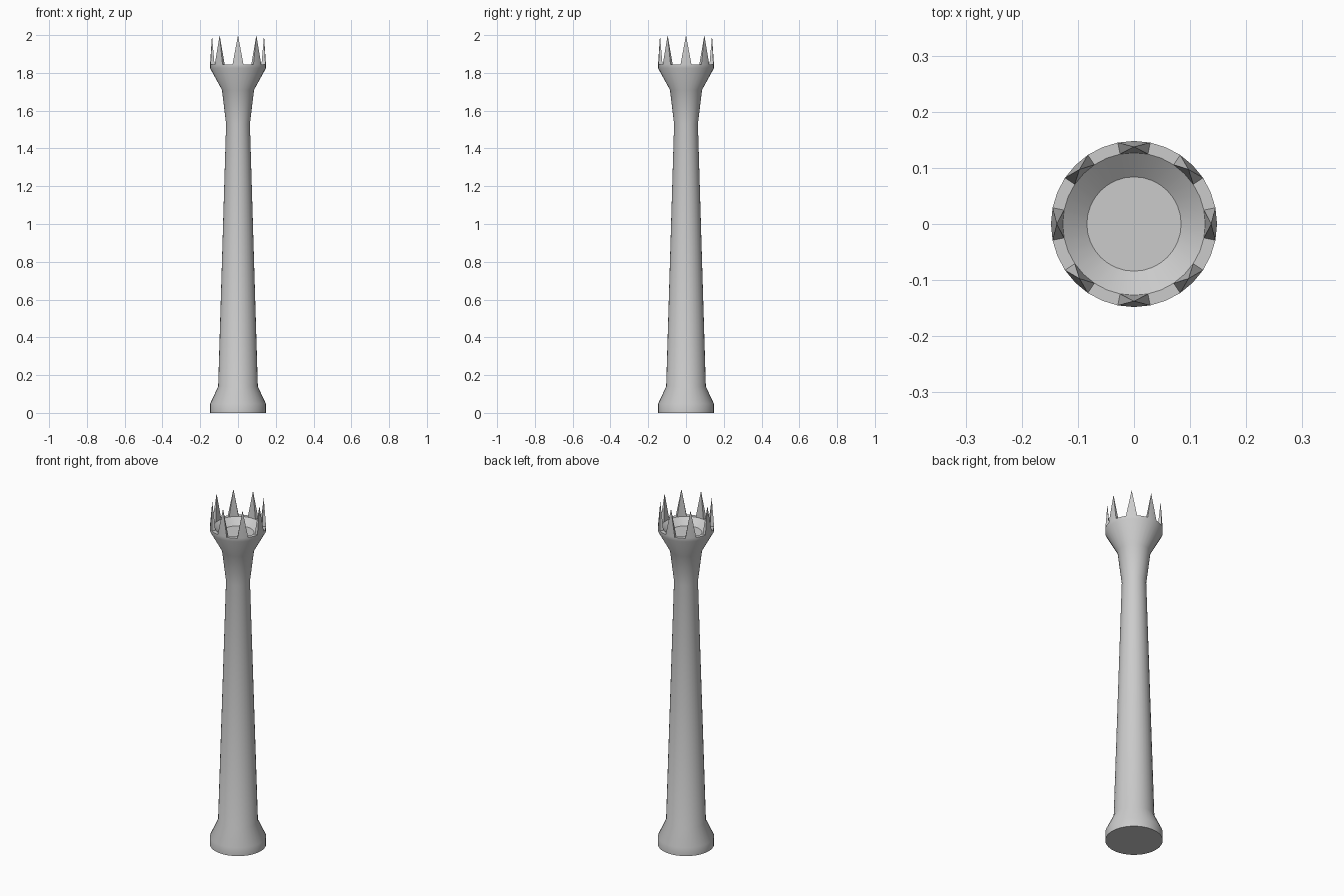
import bpy, bmesh
from math import cos, sin, pi

if "Cube" in bpy.data.objects:
    bpy.data.objects.remove(bpy.data.objects["Cube"])

SIDES = 32
RIM_Z, TIP_Z = 1.845, 2.0
# Outer profile from foot to rim, then over the rim into the shallow bowl
profile = [(0.148, 0), (0.148, 0.048), (0.105, 0.14), (0.063, 1.53),
           (0.085, 1.71), (0.148, 1.825), (0.148, RIM_Z),
           (0.127, RIM_Z), (0.084, 1.81)]
RIM = 6  # index of the outer rim ring

bm = bmesh.new()
rings = [[bm.verts.new((r * cos(2 * pi * i / SIDES), r * sin(2 * pi * i / SIDES), z))
          for i in range(SIDES)] for r, z in profile]

# Foot underside and bowl floor
bm.faces.new(rings[0][::-1])
bm.faces.new(rings[-1])

# Walls; on the rim only the flat gaps between spikes are filled
for k, (a, b) in enumerate(zip(rings, rings[1:])):
    for i in range(SIDES):
        if k == RIM and i % 4 in (0, 3):
            continue
        j = (i + 1) % SIDES
        bm.faces.new((a[i], a[j], b[j], b[i]))

# Eight crown spikes, each rising from two rim segments
outer, inner = rings[RIM], rings[RIM + 1]
for c in range(0, SIDES, 4):
    t = 2 * pi * c / SIDES
    tip = bm.verts.new((0.1375 * cos(t), 0.1375 * sin(t), TIP_Z))
    p, n = c - 1, (c + 1) % SIDES
    loop = [outer[p], outer[c], outer[n], inner[n], inner[c], inner[p]]
    for u, v in zip(loop, loop[1:] + loop[:1]):
        bm.faces.new((u, v, tip))

bmesh.ops.recalc_face_normals(bm, faces=bm.faces)
mesh = bpy.data.meshes.new("crowned_tower")
bm.to_mesh(mesh)
bm.free()
tower = bpy.data.objects.new("crowned_tower", mesh)
bpy.context.collection.objects.link(tower)
bpy.context.view_layer.objects.active = tower
tower.select_set(True)
bpy.ops.object.shade_smooth_by_angle(angle=pi / 6)
